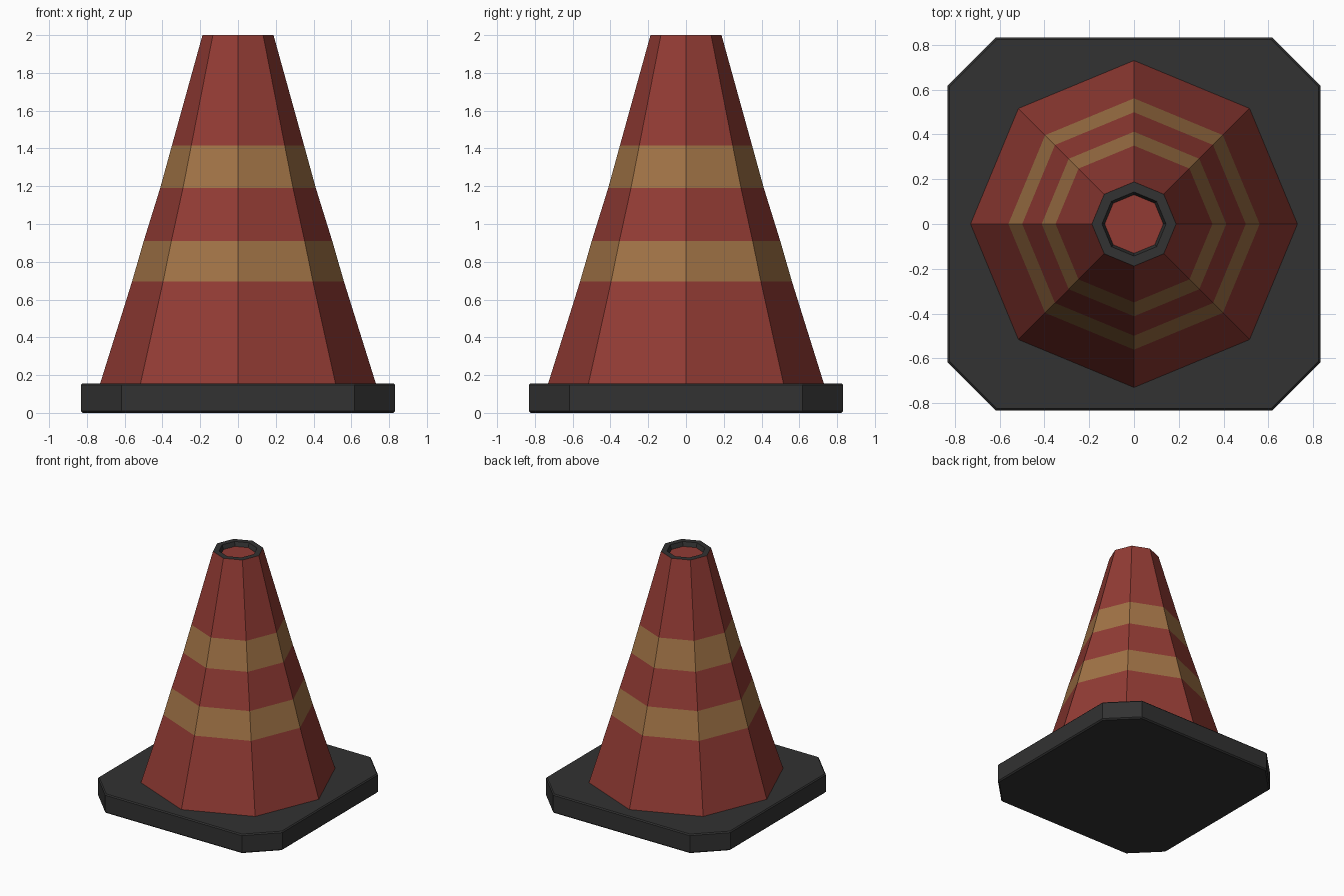
import bpy, bmesh, math

if "Cube" in bpy.data.objects:
    bpy.data.objects.remove(bpy.data.objects["Cube"])


def material(name, rgb):
    m = bpy.data.materials.new(name)
    lin = [((c / 255 + 0.055) / 1.055) ** 2.4 for c in rgb]
    m.diffuse_color = (*lin, 1)
    m.use_nodes = True
    m.node_tree.nodes["Principled BSDF"].inputs["Base Color"].default_value = m.diffuse_color
    return m


RED = material("cone red", (146, 59, 52))
TAN = material("stripe tan", (161, 115, 70))
GREY = material("dark grey", (50, 50, 50))


def loft(name, rings, mats, slots, cap_slots):
    """Join closed rings of points; slots gives the material of each band."""
    bm = bmesh.new()
    loops = [[bm.verts.new(p) for p in ring] for ring in rings]
    n = len(loops[0])
    for a, b, s in zip(loops, loops[1:], slots):
        for i in range(n):
            j = (i + 1) % n
            bm.faces.new((a[i], a[j], b[j], b[i])).material_index = s
    bm.faces.new(loops[0][::-1]).material_index = cap_slots[0]
    bm.faces.new(loops[-1]).material_index = cap_slots[1]
    bmesh.ops.recalc_face_normals(bm, faces=bm.faces)
    me = bpy.data.meshes.new(name)
    bm.to_mesh(me)
    bm.free()
    for m in mats:
        me.materials.append(m)
    ob = bpy.data.objects.new(name, me)
    bpy.context.collection.objects.link(ob)
    return ob


def octagon(r, z):
    return [(r * math.cos(k * math.pi / 4), r * math.sin(k * math.pi / 4), z)
            for k in range(8)]


def plate(h, c, z):
    return [(h, -c, z), (h, c, z), (c, h, z), (-c, h, z),
            (-h, c, z), (-h, -c, z), (-c, -h, z), (c, -h, z)]


# Base plate: square with cut corners and slightly eased edges
loft("base_plate",
     [plate(0.822, 0.612, 0), plate(0.832, 0.617, 0.01),
      plate(0.832, 0.617, 0.147), plate(0.824, 0.613, 0.156)],
     [GREY], [0, 0, 0], (0, 0))

# Eight-sided body with two stripes, a dark rim and a shallow red recess
profile = [(0.73, 0.155), (0.561, 0.695), (0.499, 0.91), (0.412, 1.19),
           (0.350, 1.415), (0.188, 2.0), (0.143, 2.0), (0.131, 1.965)]
loft("cone_body", [octagon(r, z) for r, z in profile],
     [RED, TAN, GREY], [0, 1, 0, 1, 0, 2, 2], (0, 0))
